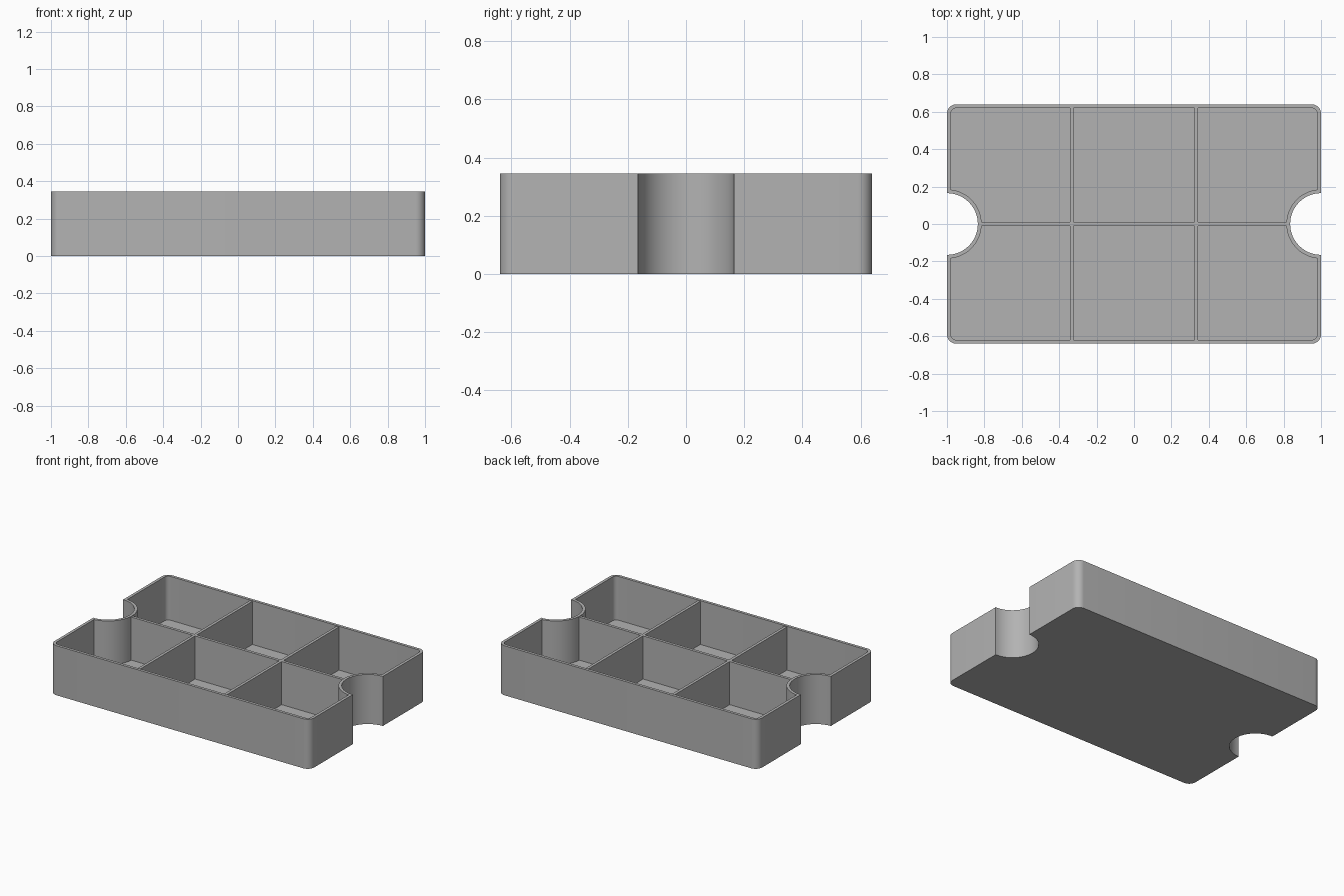
import bpy
import bmesh
from math import pi, sin, cos, asin

cube = bpy.data.objects.get("Cube")
if cube:
    bpy.data.objects.remove(cube)

HALF_X, HALF_Y, HEIGHT = 1.0, 0.64, 0.345
WALL, FLOOR, CORNER, NOTCH = 0.02, 0.04, 0.05, 0.165

grey = bpy.data.materials.new("plain grey")
grey.use_nodes = True
colour = (0.45, 0.45, 0.45, 1)
grey.diffuse_color = colour
grey.node_tree.nodes["Principled BSDF"].inputs["Base Color"].default_value = colour


def arc(cx, cy, r, start, end, steps):
    angles = [start + (end - start) * i / steps for i in range(steps + 1)]
    return [(cx + r * cos(a), cy + r * sin(a)) for a in angles]


def outline(inset):
    """Rounded rectangle with a round finger notch in each end."""
    cx, cy, r = HALF_X - CORNER, HALF_Y - CORNER, CORNER - inset
    n = NOTCH + inset
    tilt = asin(inset / n)
    half = arc(HALF_X, 0, n, 1.5 * pi - tilt, pi / 2 + tilt, 32)
    half += arc(cx, cy, r, 0, pi / 2, 8)
    half += arc(-cx, cy, r, pi / 2, pi, 8)
    return half + [(-x, -y) for x, y in half]


def finish(bm, name):
    bmesh.ops.recalc_face_normals(bm, faces=bm.faces)
    mesh = bpy.data.meshes.new(name)
    bm.to_mesh(mesh)
    bm.free()
    mesh.materials.append(grey)
    obj = bpy.data.objects.new(name, mesh)
    bpy.context.collection.objects.link(obj)
    return obj


def divider(name, x, length_x, length_y):
    bm = bmesh.new()
    bmesh.ops.create_cube(bm, size=1)
    top = HEIGHT - 0.005
    bottom = FLOOR - 0.01
    for v in bm.verts:
        v.co.x = x + v.co.x * length_x
        v.co.y *= length_y
        v.co.z = bottom + (v.co.z + 0.5) * (top - bottom)
    return finish(bm, name)


# Tray shell: underside, outer wall, rim, inner wall and floor
bm = bmesh.new()
rings = [[bm.verts.new((x, y, z)) for x, y in outline(inset)]
         for inset, z in ((0, 0), (0, HEIGHT), (WALL, HEIGHT), (WALL, FLOOR))]
for low, high in zip(rings, rings[1:]):
    for i in range(len(low)):
        j = (i + 1) % len(low)
        bm.faces.new((low[i], low[j], high[j], high[i]))
caps = [bm.faces.new(rings[0]), bm.faces.new(rings[-1])]
bmesh.ops.recalc_face_normals(bm, faces=bm.faces)
bmesh.ops.triangulate(bm, faces=caps)
tray = finish(bm, "tray_shell")
bpy.ops.object.select_all(action="DESELECT")
tray.select_set(True)
bpy.context.view_layer.objects.active = tray
bpy.ops.object.shade_smooth_by_angle(angle=pi / 6)

# Dividers, with their ends sunk into the walls
divider("long_divider", 0, 2 * (HALF_X - NOTCH - WALL / 2), 0.02)
for side, x in (("left", 1 / 3), ("right", -1 / 3)):
    divider(side + "_cross_divider", x, 0.02, 2 * HALF_Y - WALL)
